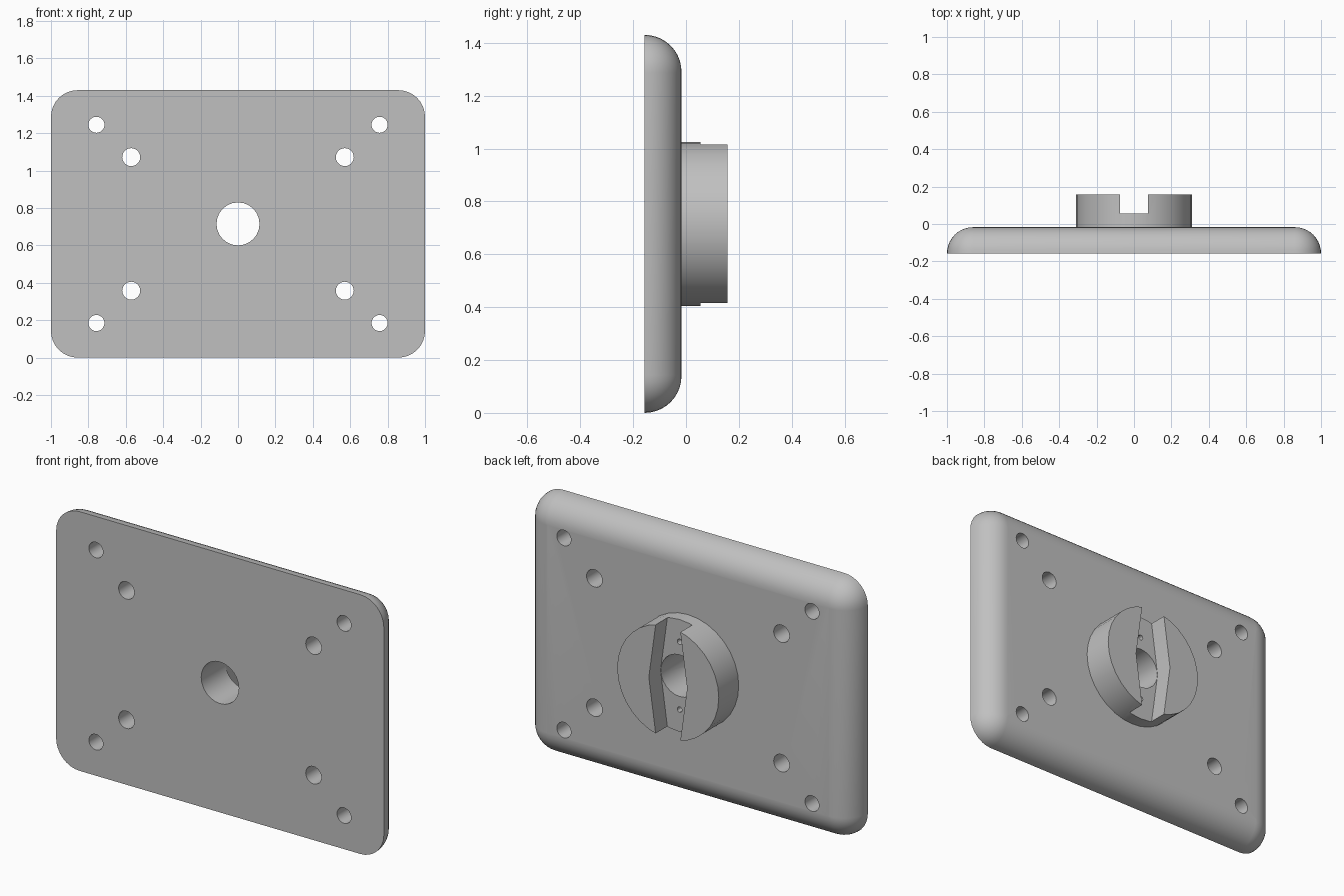
import bpy, bmesh, math
from mathutils import Vector, Matrix

cube = bpy.data.objects.get("Cube")
if cube:
    bpy.data.objects.remove(cube, do_unlink=True)

HEIGHT, FRONT, BACK, TOP = 1.43, -0.157, -0.017, 0.157
MID = HEIGHT / 2

grey = bpy.data.materials.new("plain grey")
grey.use_nodes = True
colour = (0.53, 0.53, 0.53, 1)
grey.diffuse_color = colour
grey.node_tree.nodes["Principled BSDF"].inputs["Base Color"].default_value = colour


def loft(name, rings):
    """Closed solid from a list of equal-length point rings."""
    bm = bmesh.new()
    loops = [[bm.verts.new(p) for p in ring] for ring in rings]
    for a, b in zip(loops, loops[1:]):
        for i in range(len(a)):
            j = (i + 1) % len(a)
            bm.faces.new((a[i], a[j], b[j], b[i]))
    bm.faces.new(loops[0])
    bm.faces.new(loops[-1])
    bmesh.ops.recalc_face_normals(bm, faces=bm.faces)
    mesh = bpy.data.meshes.new(name)
    bm.to_mesh(mesh)
    bm.free()
    mesh.materials.append(grey)
    obj = bpy.data.objects.new(name, mesh)
    bpy.context.collection.objects.link(obj)
    return obj


def prism(name, outline, y0, y1):
    return loft(name, [[(x, y, z) for x, z in outline] for y in (y0, y1)])


def cylinder(name, x, z, r, y0, y1, sides=24):
    angles = [math.tau * i / sides for i in range(sides)]
    return prism(name, [(x + r * math.cos(a), z + r * math.sin(a)) for a in angles], y0, y1)


def cut(target, cutter):
    cutter.hide_render = True
    mod = target.modifiers.new("cut", "BOOLEAN")
    mod.operation, mod.solver, mod.object = "DIFFERENCE", "EXACT", cutter
    bpy.context.view_layer.objects.active = target
    bpy.ops.object.modifier_apply(modifier=mod.name)
    bpy.data.objects.remove(cutter, do_unlink=True)


def rounded_ring(inset, y, radius=0.143, steps=8):
    pts = []
    for q, (sx, sz) in enumerate(((1, 1), (-1, 1), (-1, -1), (1, -1))):
        for i in range(steps + 1):
            a = math.pi / 2 * (q + i / steps)
            r = radius - inset
            pts.append((sx * (1 - radius) + r * math.cos(a), y,
                        MID + sz * (MID - radius) + r * math.sin(a)))
    return pts


# Plate: rounded rectangle with a quarter-round back edge
fillet, rings = BACK - FRONT, []
for i in range(11):
    t = math.pi / 2 * i / 10
    rings.append(rounded_ring(fillet * (1 - math.cos(t)), FRONT + fillet * math.sin(t)))
plate = loft("mounting_plate", rings)

# Screw holes in the four corners
for sx in (-1, 1):
    for sz in (-1, 1):
        for x, z, r in ((0.757, 0.53, 0.043), (0.571, 0.357, 0.048)):
            cut(plate, cylinder("hole", sx * x, MID + sz * z, r, -0.3, 0.3))

# Round boss with a slot that widens towards its middle
boss = cylinder("slotted_boss", 0, MID, 0.31, BACK - 0.01, TOP, 32)
end, wide, reach = 0.067, 0.117, 0.36
slot = [(end, reach), (-end, reach), (-wide, 0), (-end, -reach), (end, -reach), (wide, 0)]
cut(boss, prism("slot", [(x, MID + z) for x, z in slot], 0.055, 0.3))

# Blind pin holes in the slot floor
for sz in (-1, 1):
    cut(boss, cylinder("pin_hole", 0, MID + sz * 0.187, 0.015, BACK, 0.1, 12))

# Central bore through both parts
for part in (plate, boss):
    cut(part, cylinder("bore", 0, MID, 0.115, -0.3, 0.3))

bpy.ops.object.select_all(action="DESELECT")
for part in (plate, boss):
    part.select_set(True)
bpy.context.view_layer.objects.active = plate
bpy.ops.object.shade_smooth_by_angle(angle=math.radians(30))
